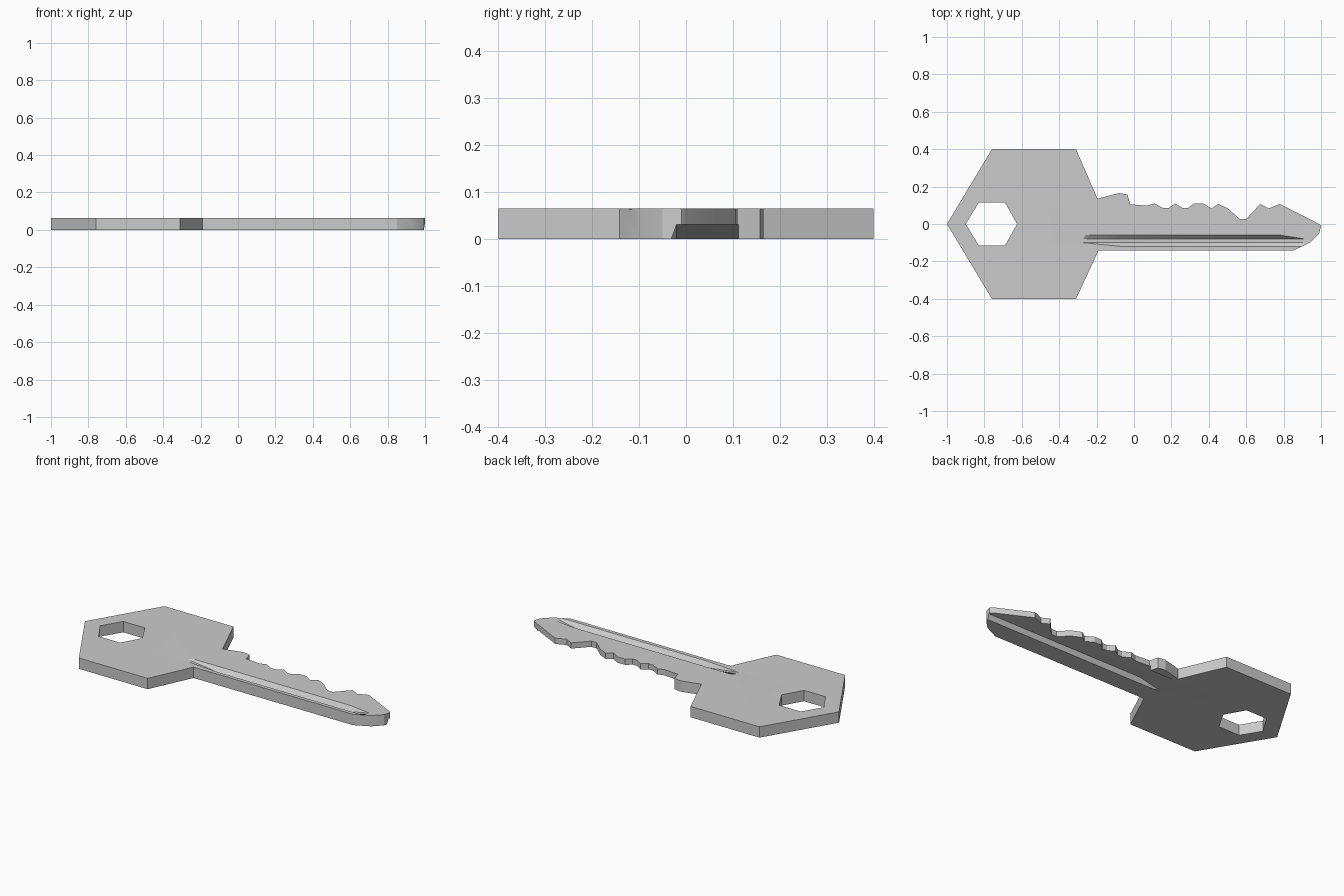
import bpy, bmesh

if "Cube" in bpy.data.objects:
    bpy.data.objects.remove(bpy.data.objects["Cube"])

T = 0.064  # key thickness


def loft(name, rings):
    """Closed solid through rings that have equal point counts."""
    bm = bmesh.new()
    vs = [[bm.verts.new(p) for p in ring] for ring in rings]
    n = len(vs[0])
    for a, b in zip(vs, vs[1:]):
        for i in range(n):
            j = (i + 1) % n
            bm.faces.new((a[i], a[j], b[j], b[i]))
    bm.faces.new(vs[0][::-1])
    bm.faces.new(vs[-1])
    bmesh.ops.recalc_face_normals(bm, faces=bm.faces)
    me = bpy.data.meshes.new(name)
    bm.to_mesh(me)
    bm.free()
    ob = bpy.data.objects.new(name, me)
    bpy.context.collection.objects.link(ob)
    return ob


def plate(name, outline, z0, z1):
    return loft(name, [[(x, y, z) for x, y in outline] for z in (z0, z1)])


def cut(target, cutter):
    cutter.hide_render = True
    m = target.modifiers.new(cutter.name, 'BOOLEAN')
    m.operation = 'DIFFERENCE'
    m.solver = 'EXACT'
    m.object = cutter
    bpy.context.view_layer.objects.active = target
    bpy.ops.object.modifier_apply(modifier=m.name)
    bpy.data.objects.remove(cutter)


# Bow, shoulder, bitting and tip in one outline
bow = [(-0.19, -0.143), (-0.31, -0.4), (-0.76, -0.4), (-1, 0), (-0.76, 0.4), (-0.31, 0.4)]
shoulder = [(-0.195, 0.135), (-0.14, 0.15), (-0.08, 0.165), (-0.035, 0.158), (-0.02, 0.105)]
teeth = [(0.07, 0.098), (0.11, 0.11), (0.155, 0.085), (0.185, 0.085), (0.22, 0.11),
         (0.26, 0.085), (0.29, 0.085), (0.32, 0.11), (0.37, 0.11), (0.415, 0.083),
         (0.45, 0.107), (0.50, 0.085), (0.565, 0.027), (0.60, 0.027), (0.675, 0.107),
         (0.72, 0.083), (0.78, 0.107)]
tip = [(0.99, 0.0), (1, -0.01), (0.99, -0.05), (0.94, -0.10), (0.85, -0.143)]
key = plate("key", bow + shoulder + teeth + tip, 0, T)

# Keyring hole
hole = [(-0.9, 0), (-0.83, 0.115), (-0.69, 0.115), (-0.625, 0), (-0.69, -0.115), (-0.83, -0.115)]
cut(key, plate("hole_cutter", hole, -0.1, 0.2))

# Groove along the top face, running out at both ends
groove = [[(x, -0.057, T + 0.003), (x, -0.08, T - d), (x, -0.10, T - d),
           (x, -0.123, T + 0.003)]
          for x, d in ((-0.28, -0.001), (-0.06, 0.027), (0.78, 0.027), (0.92, -0.001))]
cut(key, loft("groove_cutter", groove))

# Recess under the toothed side, open at the tip
recess = [[(x, -0.035, -0.01), (x, -0.02, d), (x, 0.112, d), (x, 0.112, -0.01)]
          for x, d in ((-0.2, -0.002), (-0.06, 0.03), (1.1, 0.03))]
cut(key, loft("recess_cutter", recess))

# Crisp edges, smooth run-outs
bpy.ops.object.select_all(action='DESELECT')
key.select_set(True)
bpy.context.view_layer.objects.active = key
bpy.ops.object.shade_smooth_by_angle(angle=0.35)
